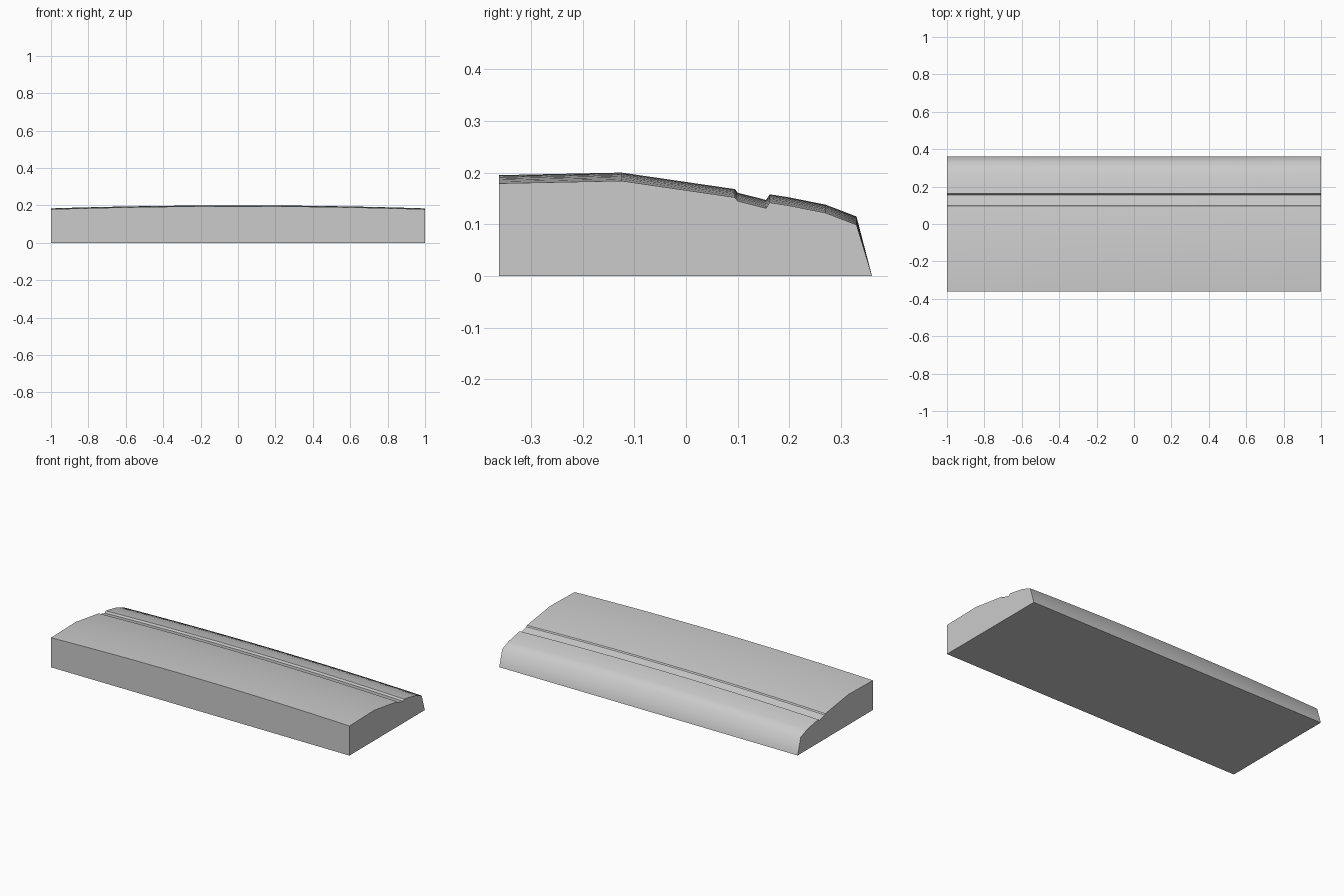
import bpy
import bmesh

cube = bpy.data.objects.get("Cube")
if cube:
    bpy.data.objects.remove(cube, do_unlink=True)

grey = bpy.data.materials.new("light_grey")
grey.use_nodes = True
colour = (0.6, 0.6, 0.6, 1)
grey.diffuse_color = colour
grey.node_tree.nodes["Principled BSDF"].inputs["Base Color"].default_value = colour

# Cross-section (y, z) at mid-length: front face, crowned top, groove, back lip
PROFILE = [(-0.362, 0), (-0.362, 0.195), (-0.125, 0.2), (0.095, 0.168),
           (0.1, 0.161), (0.155, 0.147), (0.162, 0.158), (0.2, 0.152),
           (0.27, 0.138), (0.33, 0.115), (0.36, 0)]
SHARP = {0, 1, 3, 4, 5, 6, 10}   # creased profile corners
DROP = 0.016                     # how far the top falls at each end
SEGMENTS = 16

bm = bmesh.new()
rings = []
for i in range(SEGMENTS + 1):
    x = 2 * i / SEGMENTS - 1
    rings.append([bm.verts.new((x, y, z - DROP * x * x if z else 0))
                  for y, z in PROFILE])

# Skin between neighbouring sections
n = len(PROFILE)
for a, b in zip(rings, rings[1:]):
    for j in range(n):
        k = (j + 1) % n
        bm.faces.new((a[j], a[k], b[k], b[j])).smooth = True
    for j in SHARP:
        bm.edges.get((a[j], b[j])).smooth = False

# Flat ends
for ring in (rings[0], rings[-1]):
    cap = bm.faces.new(ring)
    for edge in cap.edges:
        edge.smooth = False
bmesh.ops.recalc_face_normals(bm, faces=bm.faces)

mesh = bpy.data.meshes.new("crowned_slab")
bm.to_mesh(mesh)
bm.free()
mesh.materials.append(grey)
slab = bpy.data.objects.new("crowned_slab", mesh)
bpy.context.collection.objects.link(slab)
